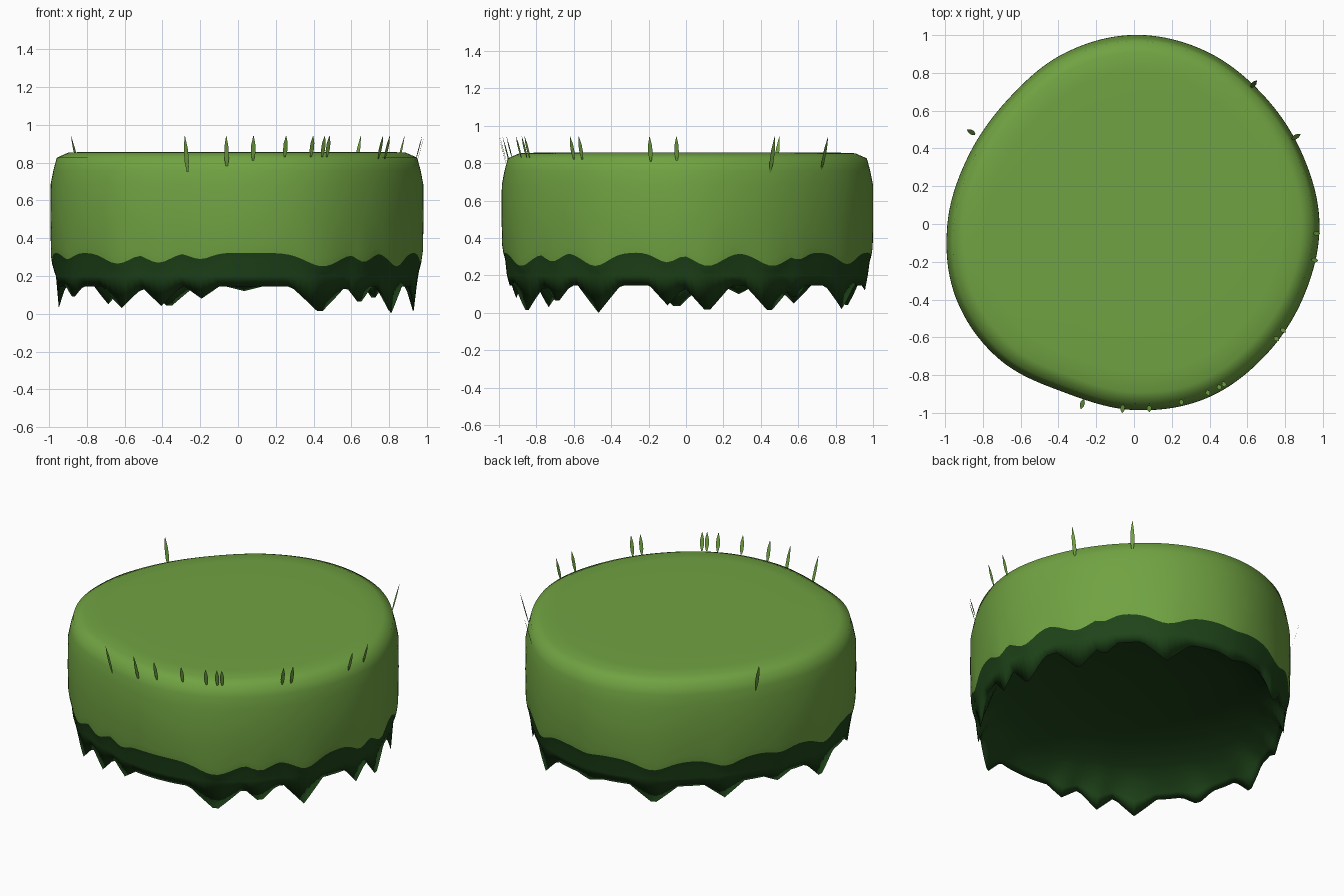
import bpy, bmesh
from math import sin, cos, degrees, atan2, exp, floor, tau
from mathutils import Vector

if "Cube" in bpy.data.objects:
    bpy.data.objects.remove(bpy.data.objects["Cube"])

SEGMENTS = 180
# Outline radius at even steps around the mound, starting at +x
RADII = [.981, .964, .966, .99, 1.0, .975, .938, .947,
         .987, 1.02, 1.01, .964, .984, .998, .983, .976]
# Hanging points of the skirt: angle, tip height, half width in degrees
SPIKES = [(7, .0, 8), (29, .0, 9), (39, .07, 5), (62, .02, 9), (88, .12, 6),
          (113, .03, 9), (140, .05, 8), (162, .1, 6), (183, .02, 8),
          (207, .08, 6), (230, .03, 8), (244, .04, 7), (258, .08, 6),
          (297, .0, 10), (313, .05, 6), (330, .0, 8), (354, .04, 6)]
# Grass blades: x, y, base height
BLADES = [(-.27, -.94, .75), (-.06, -.965, .77), (.08, -.97, .81),
          (.25, -.94, .83), (.39, -.89, .83), (.45, -.86, .83),
          (.475, -.845, .83), (.75, -.605, .82), (.785, -.56, .82),
          (.95, -.19, .81), (.96, -.05, .81), (.845, .455, .75),
          (.625, .73, .76), (-.85, .48, .76)]
BLADE_TIP = .942


def make_material(name, color):
    mat = bpy.data.materials.new(name)
    mat.use_nodes = True
    mat.diffuse_color = color
    mat.node_tree.nodes["Principled BSDF"].inputs["Base Color"].default_value = color
    return mat


grass = make_material("grass green", (.162, .362, .054, 1))
dark = make_material("dark moss green", (.0135, .058, .010, 1))


def radius(angle):
    """Smooth closed interpolation of the outline."""
    t = (angle % tau) / tau * len(RADII)
    i, f = floor(t), t - floor(t)
    a, b, c, d = (RADII[(i + k) % len(RADII)] for k in (-1, 0, 1, 2))
    return b + .5 * f * (c - a + f * (2*a - 5*b + 4*c - d + f * (3 * (b - c) + d - a)))


def gap(angle, spike):
    return abs((degrees(angle) - spike[0] + 180) % 360 - 180) / spike[2]


def rim_height(angle):
    return min(.145 - (.145 - s[1]) * max(0, 1 - gap(angle, s)) for s in SPIKES)


def edge_height(angle):
    """Wavy border between grass and skirt, dipping over each point."""
    return .322 - max((.148 - s[1]) * .48 * exp(-1.6 * gap(angle, s) ** 2) for s in SPIKES)


def finish(name, bm, mat):
    mesh = bpy.data.meshes.new(name)
    bm.to_mesh(mesh)
    bm.free()
    mesh.materials.append(mat)
    obj = bpy.data.objects.new(name, mesh)
    bpy.context.collection.objects.link(obj)
    for poly in mesh.polygons:
        poly.use_smooth = True
    return obj


def loft(name, rows, mat, cap_first=None, cap_last=None):
    """Join rings from top to bottom; each row is a scale and a height rule."""
    bm = bmesh.new()
    rings = []
    for scale, height in rows:
        ring = []
        for i in range(SEGMENTS):
            a = i * tau / SEGMENTS
            r = radius(a) * scale
            z = height(a) if callable(height) else height
            ring.append(bm.verts.new((r * cos(a), r * sin(a), z)))
        rings.append(ring)
    for upper, lower in zip(rings, rings[1:]):
        for i in range(SEGMENTS):
            j = (i + 1) % SEGMENTS
            bm.faces.new((upper[i], lower[i], lower[j], upper[j]))
    for z, ring, flip in ((cap_first, rings[0], False), (cap_last, rings[-1], True)):
        if z is not None:
            hub = bm.verts.new((0, 0, z))
            for i in range(SEGMENTS):
                tri = (hub, ring[i], ring[(i + 1) % SEGMENTS])
                bm.faces.new(tri[::-1] if flip else tri)
    return finish(name, bm, mat)


# Rounded grass mound
loft("grass_mound", [
    (.45, .856), (.8, .857), (.905, .853), (.967, .826), (.985, .76),
    (1, .685), (1.001, .5),
    (.998, lambda a: edge_height(a) + .04), (.992, edge_height)],
    grass, cap_first=.855)

# Dark skirt: undercut band, hanging points and a hollow bowl underneath
loft("dark_skirt", [
    (.992, edge_height),
    (.982, lambda a: edge_height(a) - .035),
    (.972, .2), (.957, rim_height),
    (.93, lambda a: .5 * rim_height(a) + .1),
    (.88, .22), (.78, .28), (.6, .335), (.35, .37)], dark, cap_last=.385)

# Thin grass blades leaning outward from the rim
bm = bmesh.new()
for x, y, base in BLADES:
    a = atan2(y, x)
    out, side = Vector((cos(a), sin(a), 0)), Vector((-sin(a), cos(a), 0))
    lean = .27 * (BLADE_TIP - base)
    root = Vector((x, y, 0)) - out * .01
    left, right = [], []
    for t, width in ((0, .004), (.3, .012), (.65, .011), (1, .001)):
        mid = root + out * lean * t + Vector((0, 0, base + (BLADE_TIP - base) * t))
        left.append(bm.verts.new(mid - side * width))
        right.append(bm.verts.new(mid + side * width))
    for k in range(3):
        bm.faces.new((left[k], right[k], right[k + 1], left[k + 1]))
finish("grass_blades", bm, grass)
